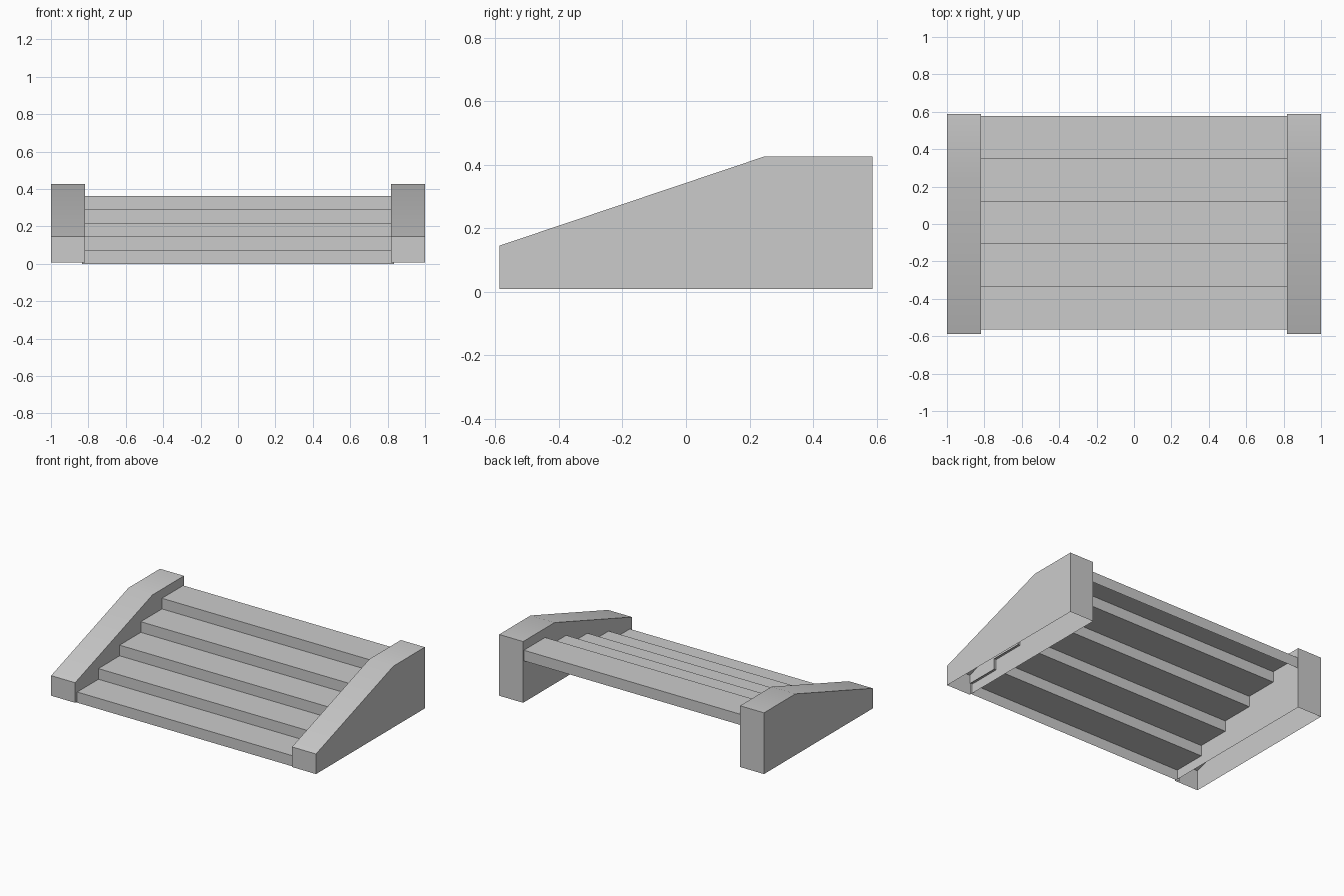
import bpy
import bmesh
import math

cube = bpy.data.objects.get("Cube")
if cube:
    bpy.data.objects.remove(cube, do_unlink=True)

# Single stone grey
stone = bpy.data.materials.new("stone_grey")
stone.use_nodes = True
GREY = (0.6, 0.6, 0.6, 1)
stone.diffuse_color = GREY
stone.node_tree.nodes["Principled BSDF"].inputs["Base Color"].default_value = GREY


def extrude_outline(name, outline, x0, x1, caps):
    """Sweep an open (y, z) outline along x, with or without end faces."""
    bm = bmesh.new()
    a = [bm.verts.new((x0, y, z)) for y, z in outline]
    b = [bm.verts.new((x1, y, z)) for y, z in outline]
    for i in range(len(outline) - 1):
        bm.faces.new((a[i], b[i], b[i + 1], a[i + 1]))
    if caps:
        bm.faces.new(a)
        bm.faces.new(b[::-1])
    mesh = bpy.data.meshes.new(name)
    bm.to_mesh(mesh)
    bm.free()
    mesh.materials.append(stone)
    obj = bpy.data.objects.new(name, mesh)
    bpy.context.collection.objects.link(obj)
    return obj


# Stairs: one folded sheet of risers and treads, ends buried in the side walls
STEPS, FRONT, RUN, RISE, HALF = 5, -0.564, 0.2285, 0.0727, 0.835
stairs = [(FRONT, 0)]
for i in range(STEPS):
    top = (i + 1) * RISE
    stairs += [(FRONT + i * RUN, top), (FRONT + (i + 1) * RUN, top)]
# Lip hanging from the back edge of the top tread
stairs.append((FRONT + STEPS * RUN, (STEPS - 1) * RISE))
extrude_outline("stairs", stairs, -HALF, HALF, caps=False)

# Sloped side walls, hollow and open underneath
WALL = [(-0.587, 0.008), (-0.587, 0.145), (0.248, 0.426), (0.587, 0.426), (0.587, 0.008)]
for name, x0, x1 in (("left_wall", 0.819, 1.0), ("right_wall", -1.0, -0.819)):
    wall = extrude_outline(name, WALL, x0, x1, caps=True)
    bpy.ops.object.select_all(action="DESELECT")
    wall.select_set(True)
    bpy.context.view_layer.objects.active = wall
    bpy.ops.object.shade_smooth_by_angle(angle=math.radians(30))
